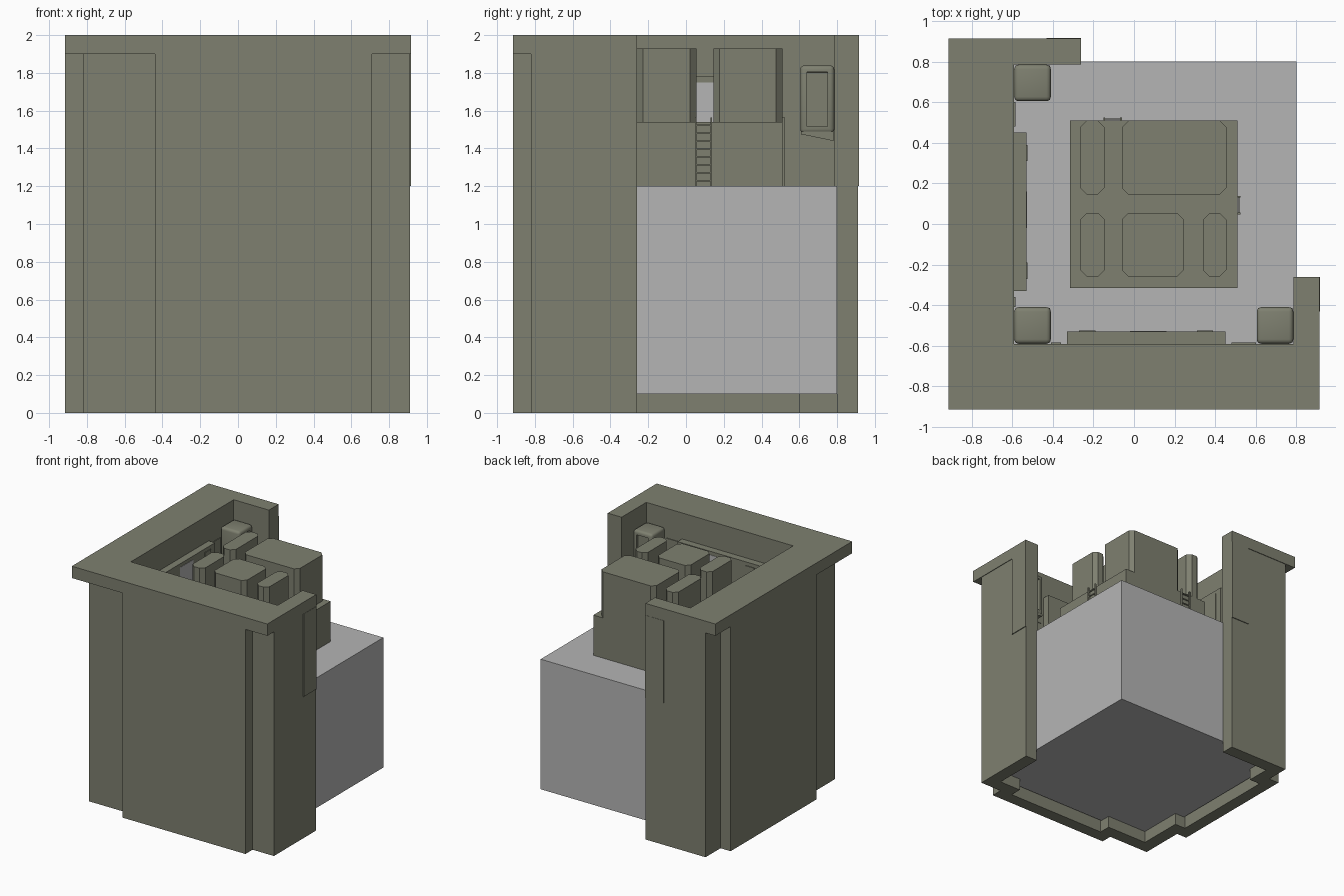
import bpy, bmesh
from mathutils import Vector

cube = bpy.data.objects.get("Cube")
if cube:
    bpy.data.objects.remove(cube, do_unlink=True)


def material(name, rgb):
    m = bpy.data.materials.new(name)
    m.use_nodes = True
    m.diffuse_color = (*rgb, 1)
    m.node_tree.nodes["Principled BSDF"].inputs["Base Color"].default_value = (*rgb, 1)
    return m


GREEN = material("olive_stone", (0.21, 0.216, 0.162))
GREY = material("plain_grey", (0.46, 0.46, 0.46))


def finish(bm, name, mat):
    bmesh.ops.recalc_face_normals(bm, faces=bm.faces)
    mesh = bpy.data.meshes.new(name)
    bm.to_mesh(mesh)
    bm.free()
    mesh.materials.append(mat)
    ob = bpy.data.objects.new(name, mesh)
    bpy.context.collection.objects.link(ob)
    return ob


def prism(name, outline, z0, z1, mat=GREEN):
    """Upright solid from a plan outline."""
    bm = bmesh.new()
    base = bm.faces.new([bm.verts.new((x, y, z0)) for x, y in outline])
    top = bmesh.ops.extrude_face_region(bm, geom=[base])["geom"]
    for v in top:
        if isinstance(v, bmesh.types.BMVert):
            v.co.z = z1
    return finish(bm, name, mat)


def box(name, xs, ys, zs, mat=GREEN):
    (a, b), (c, d) = xs, ys
    return prism(name, [(a, c), (b, c), (b, d), (a, d)], *zs, mat)


def both(name, xs, ys, zs, mat=GREEN):
    """A box and its twin across the plan diagonal."""
    box(name + "_left", xs, ys, zs, mat)
    box(name + "_right", ys, xs, zs, mat)


def diagonal(path):
    """Complete a half path by swapping x and y about the corner."""
    twin = [(y, x) for x, y in reversed(path)]
    return path + (twin[1:] if path[-1][0] == path[-1][1] else twin)


def wall(name, outer, inner, z0, z1):
    prism(name, diagonal(outer) + diagonal(inner)[::-1], z0, z1)


# Stepped surrounding walls and their cap
END = -0.26
outer = [(0.91, END), (0.91, -0.82), (0.71, -0.82), (0.71, -0.915),
         (-0.44, -0.915), (-0.44, -0.82), (-0.82, -0.82)]
lower_inner = [(0.8, END), (0.8, -0.71), (0.6, -0.71), (0.6, -0.81),
               (-0.33, -0.81), (-0.33, -0.71), (-0.71, -0.71)]
upper_inner = [(0.785, END), (0.785, -0.59), (-0.59, -0.59)]
wall("lower_wall", outer, lower_inner, 0, 1.2)
wall("upper_wall", outer, upper_inner, 1.2, 1.9)
wall("wall_cap", [(0.915, END), (0.915, -0.915), (-0.915, -0.915)], upper_inner, 1.9, 2)
both("wall_end_plate", (0.908, 0.917), (-0.43, END), (1.2, 1.9))

# Grey ground block
box("ground_block", (-0.8, 0.8), (-0.8, 0.8), (0.1, 1.2), GREY)

# Central building: podium with chamfered towers
box("podium", (-0.315, 0.51), (-0.315, 0.51), (1.2, 1.54))


def tower(name, xs, ys, c=0.033):
    (a, b), (d, e) = xs, ys
    prism(name, [(a + c, d), (b - c, d), (b, d + c), (b, e - c),
                 (b - c, e), (a + c, e), (a, e - c), (a, d + c)], 1.54, 1.93)


front, back = (-0.26, 0.055), (0.145, 0.51)
slim = (-0.265, -0.145)
tower("front_slim_tower", slim, front)
tower("back_slim_tower", slim, back)
tower("front_middle_tower", (-0.06, 0.245), front)
tower("front_end_tower", (0.34, 0.455), front)
tower("back_wide_tower", (-0.06, 0.455), back)


# Ladders on the podium
def ladder(name, start, swap):
    def part(label, along, out, zs):
        box(name + label, *((out, along) if swap else (along, out)), zs)
    width = 0.09
    for i, s in enumerate((start, start + width - 0.008)):
        part(f"_rail_{i}", (s, s + 0.008), (0.51, 0.525), (1.2, 1.565))
    for i in range(8):
        z = 1.225 + i * 0.042
        part(f"_rung_{i}", (start, start + width), (0.514, 0.521), (z, z + 0.008))


ladder("back_ladder", -0.15, False)
ladder("side_ladder", 0.048, True)

# Window bays and panes on the inner walls
both("window_bay", (-0.6, -0.53), (-0.33, 0.45), (1.2, 1.78))
both("bay_pane", (-0.532, -0.527), (-0.02, 0.16), (1.45, 1.75), GREY)
for i, ys in enumerate(((0.31, 0.39), (-0.27, -0.19))):
    both(f"bay_panel_{i}", (-0.532, -0.524), ys, (1.5, 1.75))
for i, ys in enumerate(((0.48, 0.6), (-0.41, -0.36))):
    both(f"wall_panel_{i}", (-0.592, -0.584), ys, (1.53, 1.75))


# Rounded corner turrets with a recessed opening and a sloped bracket
def turret(name, x, y, openings):
    bm = bmesh.new()
    bmesh.ops.create_cube(bm, size=1)
    for v in bm.verts:
        v.co = Vector((x + v.co.x * 0.18, y + v.co.y * 0.18, 1.66 + v.co.z * 0.36))
    bmesh.ops.bevel(bm, geom=bm.edges[:], offset=0.022, segments=3,
                    profile=0.5, affect='EDGES')
    bm.normal_update()
    for d in openings:
        face = max((f for f in bm.faces if f.normal.dot(Vector(d)) > 0.99),
                   key=lambda f: f.calc_area())
        bmesh.ops.inset_individual(bm, faces=[face], thickness=0.02)
        bmesh.ops.inset_individual(bm, faces=[face], thickness=0.001, depth=-0.02)
    ob = finish(bm, name, GREEN)
    bpy.ops.object.select_all(action='DESELECT')
    ob.select_set(True)
    bpy.context.view_layer.objects.active = ob
    bpy.ops.object.shade_smooth_by_angle(angle=0.6)
    bracket = box(name + "_bracket", (x - 0.085, x + 0.085), (y - 0.085, y + 0.085), (1.44, 1.49))
    inward = Vector(openings[0]) if len(openings) == 1 else Vector((1, 1, 0))
    slope = Vector((-inward.y, -inward.x, 0)) if len(openings) == 1 else inward
    if len(openings) == 1:
        slope = -Vector((1, 0, 0)) if openings[0][1] else -Vector((0, 1, 0))
    for v in bracket.data.vertices:
        if v.co.z < 1.45 and (v.co - Vector((x, y, v.co.z))).dot(slope) > 0:
            v.co.z = 1.475


EAST, NORTH = (1, 0, 0), (0, 1, 0)
turret("corner_turret", -0.5, -0.5, [EAST, NORTH])
turret("back_turret", -0.5, 0.695, [EAST])
turret("side_turret", 0.695, -0.5, [NORTH])
